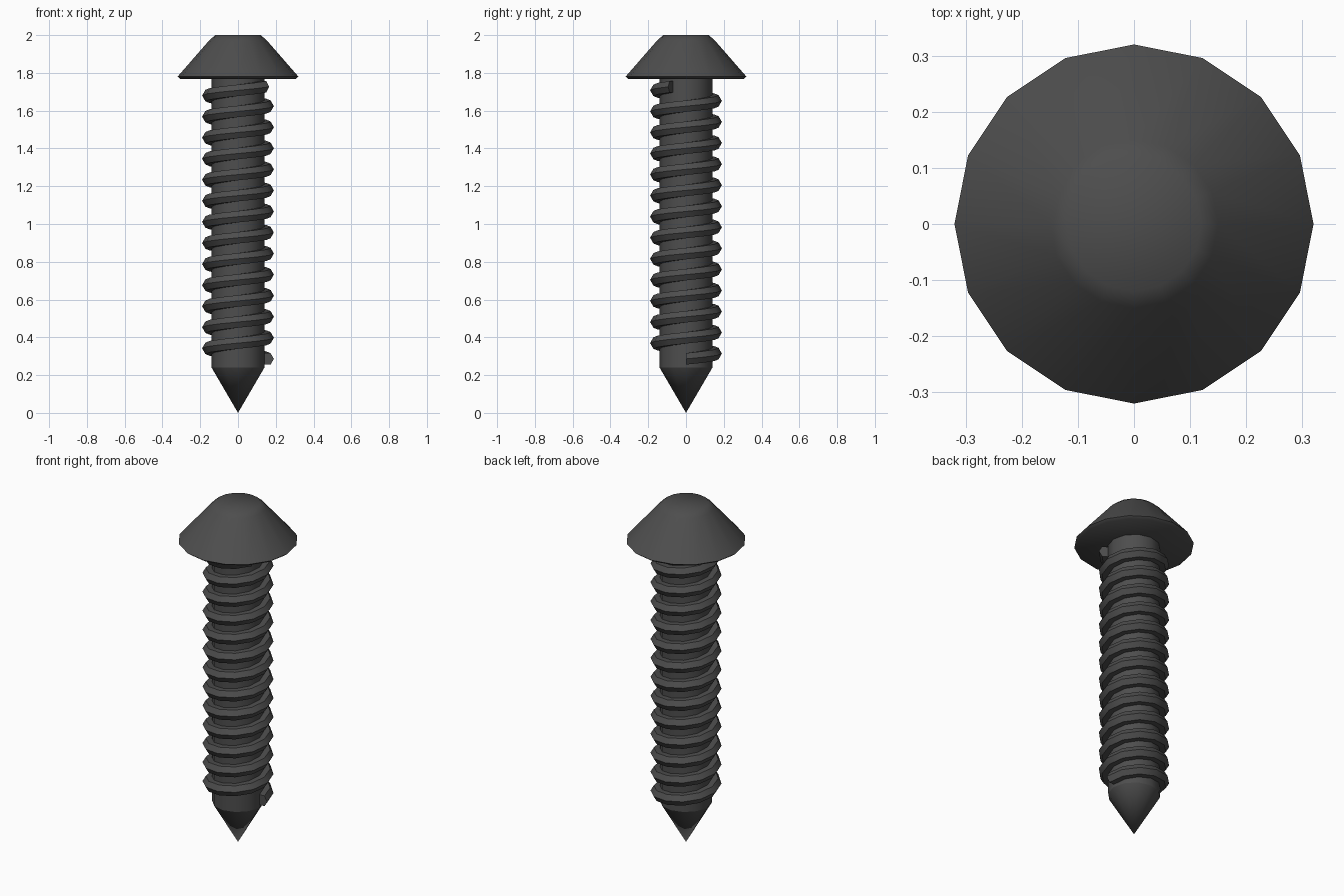
import bpy, bmesh, math

if "Cube" in bpy.data.objects:
    bpy.data.objects.remove(bpy.data.objects["Cube"], do_unlink=True)

steel = bpy.data.materials.new("dark steel")
steel.use_nodes = True
colour = (0.075, 0.075, 0.075, 1)
steel.diffuse_color = colour
steel.node_tree.nodes["Principled BSDF"].inputs["Base Color"].default_value = colour


def finish(name, bm, smooth_angle):
    """Turn a bmesh into a shaded steel object."""
    bmesh.ops.recalc_face_normals(bm, faces=bm.faces)
    mesh = bpy.data.meshes.new(name)
    bm.to_mesh(mesh)
    bm.free()
    mesh.materials.append(steel)
    obj = bpy.data.objects.new(name, mesh)
    bpy.context.collection.objects.link(obj)
    bpy.ops.object.select_all(action='DESELECT')
    obj.select_set(True)
    bpy.context.view_layer.objects.active = obj
    bpy.ops.object.shade_smooth_by_angle(angle=math.radians(smooth_angle))
    return obj


def bridge(bm, a, b):
    """Join two closed loops of equal length with quads."""
    n = len(a)
    for i in range(n):
        j = (i + 1) % n
        bm.faces.new((a[i], a[j], b[j], b[i]))


def lathe(name, profile, sides, smooth_angle):
    """Solid of revolution from (radius, height) points; zero radius closes to a tip."""
    bm = bmesh.new()
    loops = []
    for r, z in profile:
        loops.append([bm.verts.new((r * math.cos(math.tau * i / sides),
                                    r * math.sin(math.tau * i / sides), z))
                      for i in range(sides)])
    for a, b in zip(loops, loops[1:]):
        bridge(bm, a, b)
    bm.faces.new(loops[0])
    bm.faces.new(loops[-1])
    bmesh.ops.remove_doubles(bm, verts=bm.verts, dist=1e-5)
    return finish(name, bm, smooth_angle)


# Head: sloped dome with a small rim and a flat crown
lathe("head", [(0.305, 1.768), (0.32, 1.78), (0.15, 1.975), (0.12, 2.0)], 16, 80)

# Shaft and pointed tip
lathe("shaft", [(0.14, 0.24), (0.14, 1.77)], 12, 35)
lathe("tip", [(0, 0), (0.14, 0.24)], 12, 35)

# Thread: hexagonal bar wound as a right-handed helix
TURN_STEPS, TURNS, PITCH, START = 12, 13, 0.1115, 0.286
RADIUS, BAR = 0.155, 0.035
bm = bmesh.new()
rings = []
for step in range(TURN_STEPS * TURNS):
    a = math.tau * step / TURN_STEPS
    z = START + PITCH * step / TURN_STEPS
    ring = []
    for k in range(6):
        t = math.tau * k / 6
        r = RADIUS + BAR * math.cos(t)
        ring.append(bm.verts.new((r * math.cos(a), r * math.sin(a), z + BAR * math.sin(t))))
    rings.append(ring)
for a, b in zip(rings, rings[1:]):
    bridge(bm, a, b)
bm.faces.new(rings[0])
bm.faces.new(rings[-1])
finish("thread", bm, 35)
